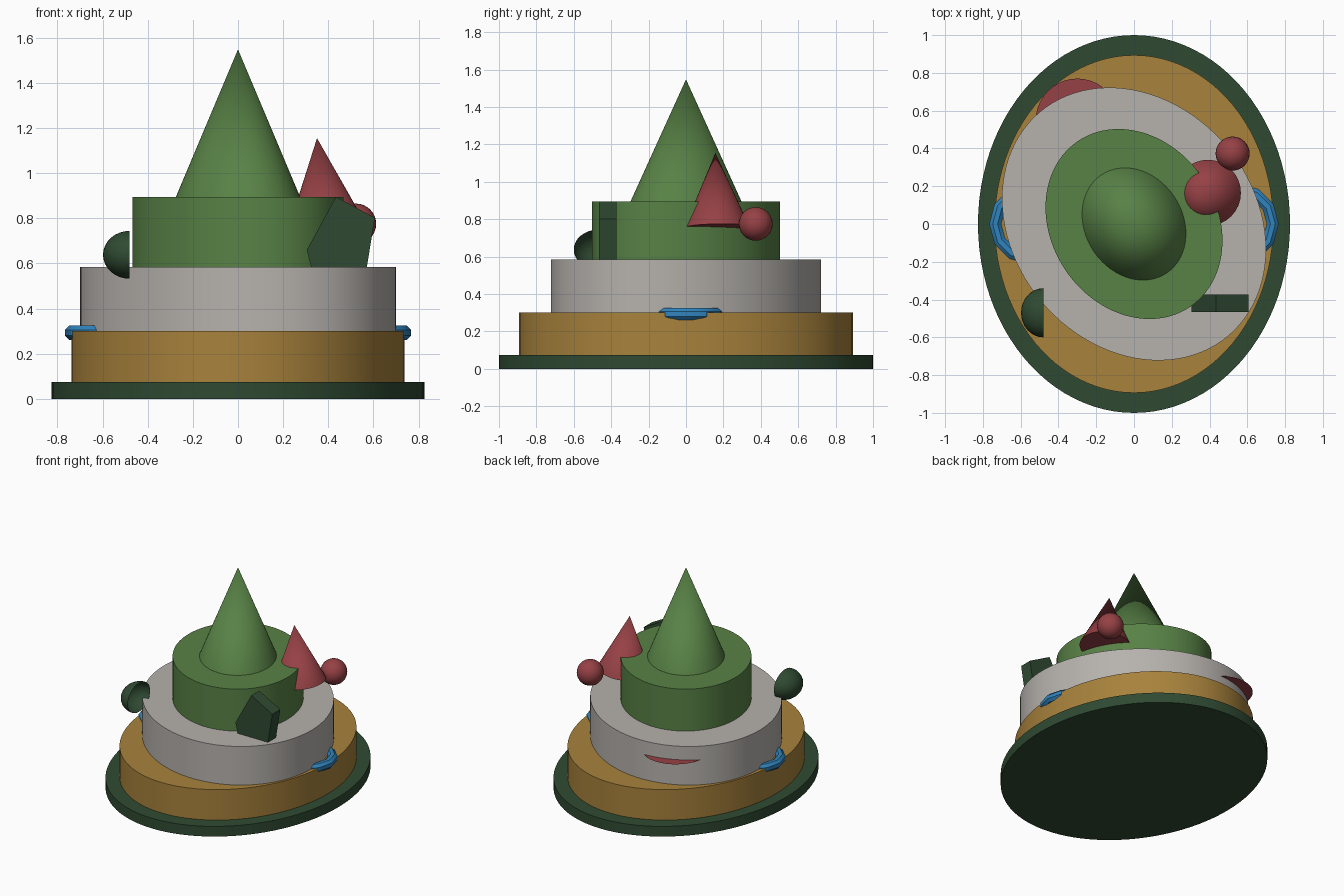
import bpy, bmesh, math
from mathutils import Matrix, Vector

if "Cube" in bpy.data.objects:
    bpy.data.objects.remove(bpy.data.objects["Cube"])


def material(name, r, g, b):
    lin = [((c / 255 + 0.055) / 1.055) ** 2.4 for c in (r, g, b)]
    m = bpy.data.materials.new(name)
    m.diffuse_color = (*lin, 1)
    m.use_nodes = True
    m.node_tree.nodes["Principled BSDF"].inputs["Base Color"].default_value = m.diffuse_color
    return m


DARK = material("dark green", 47, 74, 50)
OCHRE = material("ochre", 168, 130, 60)
GREY = material("warm grey", 182, 178, 173)
GREEN = material("leaf green", 88, 130, 70)
RED = material("muted red", 150, 65, 69)
BLUE = material("blue", 48, 132, 190)


def finish(name, bm, mat, matrix=Matrix()):
    bm.transform(matrix)
    bmesh.ops.recalc_face_normals(bm, faces=bm.faces)
    me = bpy.data.meshes.new(name)
    bm.to_mesh(me)
    bm.free()
    me.materials.append(mat)
    ob = bpy.data.objects.new(name, me)
    bpy.context.collection.objects.link(ob)
    bpy.ops.object.select_all(action='DESELECT')
    ob.select_set(True)
    bpy.context.view_layer.objects.active = ob
    bpy.ops.object.shade_smooth_by_angle(angle=math.radians(30))
    return ob


def tier(name, mat, radius, z0, z1, turn=0, top=1.0):
    """Oval tier (or cone when top is 0), narrowed in x and turned about z."""
    bm = bmesh.new()
    bmesh.ops.create_cone(bm, cap_ends=True, segments=96, radius1=radius,
                          radius2=radius * top, depth=z1 - z0)
    m = (Matrix.Translation((0, 0, (z0 + z1) / 2))
         @ Matrix.Rotation(math.radians(turn), 4, 'Z')
         @ Matrix.Diagonal((0.826, 1, 1, 1)))
    return finish(name, bm, mat, m)


# Stacked oval tiers
tier("base_plate", DARK, 1.0, 0, 0.075)
tier("lower_tier", OCHRE, 0.894, 0.075, 0.3)
tier("middle_tier", GREY, 0.775, 0.3, 0.585, 40)
tier("upper_tier", GREEN, 0.53, 0.585, 0.895, 34)
tier("top_cone", GREEN, 0.312, 0.895, 1.548, 33, 0)

# Small leaning cone
bm = bmesh.new()
bmesh.ops.create_cone(bm, cap_ends=True, segments=32, radius1=0.175, radius2=0, depth=0.4)
apex, foot = Vector((0.35, 0.157, 1.155)), Vector((0.392, 0.165, 0.757))
lean = (apex - foot).to_track_quat('Z', 'Y').to_matrix().to_4x4()
finish("small_cone", bm, RED, Matrix.Translation((apex + foot) / 2) @ lean)

# Ball beside the small cone
bm = bmesh.new()
bmesh.ops.create_uvsphere(bm, u_segments=32, v_segments=16, radius=0.09)
finish("ball", bm, RED, Matrix.Translation((0.522, 0.373, 0.775)))

# Flat disc poking out of the back of the middle tier
bm = bmesh.new()
bmesh.ops.create_circle(bm, cap_ends=True, segments=40, radius=0.22)
finish("back_disc", bm, RED, Matrix.Translation((-0.3, 0.55, 0.485)))

# Open half shell on the left, its opening facing right
bm = bmesh.new()
bmesh.ops.create_uvsphere(bm, u_segments=32, v_segments=16, radius=1)
bmesh.ops.bisect_plane(bm, geom=bm.verts[:] + bm.edges[:] + bm.faces[:],
                       plane_co=(0, 0, 0), plane_no=(1, 0, 0), clear_outer=True)
finish("half_shell", bm, DARK, Matrix.Translation((-0.48, -0.47, 0.638))
       @ Matrix.Diagonal((0.118, 0.13, 0.106, 1)))

# Five-sided slab at the front
bm = bmesh.new()
outline = [(0.434, 0.895), (0.606, 0.802), (0.567, 0.56), (0.33, 0.56), (0.305, 0.66)]
face = bm.faces.new([bm.verts.new((x, -0.465, z)) for x, z in outline])
ext = bmesh.ops.extrude_face_region(bm, geom=[face])
bmesh.ops.translate(bm, vec=(0, 0.093, 0),
                    verts=[v for v in ext["geom"] if isinstance(v, bmesh.types.BMVert)])
finish("front_slab", bm, DARK)

# Blue rings half buried in both sides
N, M, MAJOR, MINOR = 12, 8, 0.18, 0.034
for name, side in (("right_ring", 1), ("left_ring", -1)):
    bm = bmesh.new()
    rows = []
    for i in range(N):
        a = 2 * math.pi * i / N
        row = []
        for j in range(M):
            b = 2 * math.pi * (j + 0.5) / M
            r = MAJOR + MINOR * math.cos(b)
            row.append(bm.verts.new((r * math.cos(a), r * math.sin(a), MINOR * math.sin(b))))
        rows.append(row)
    for i in range(N):
        p, q = rows[i], rows[(i + 1) % N]
        for j in range(M):
            k = (j + 1) % M
            bm.faces.new((p[j], q[j], q[k], p[k]))
    finish(name, bm, BLUE, Matrix.Translation((side * 0.555, 0, 0.293)))
